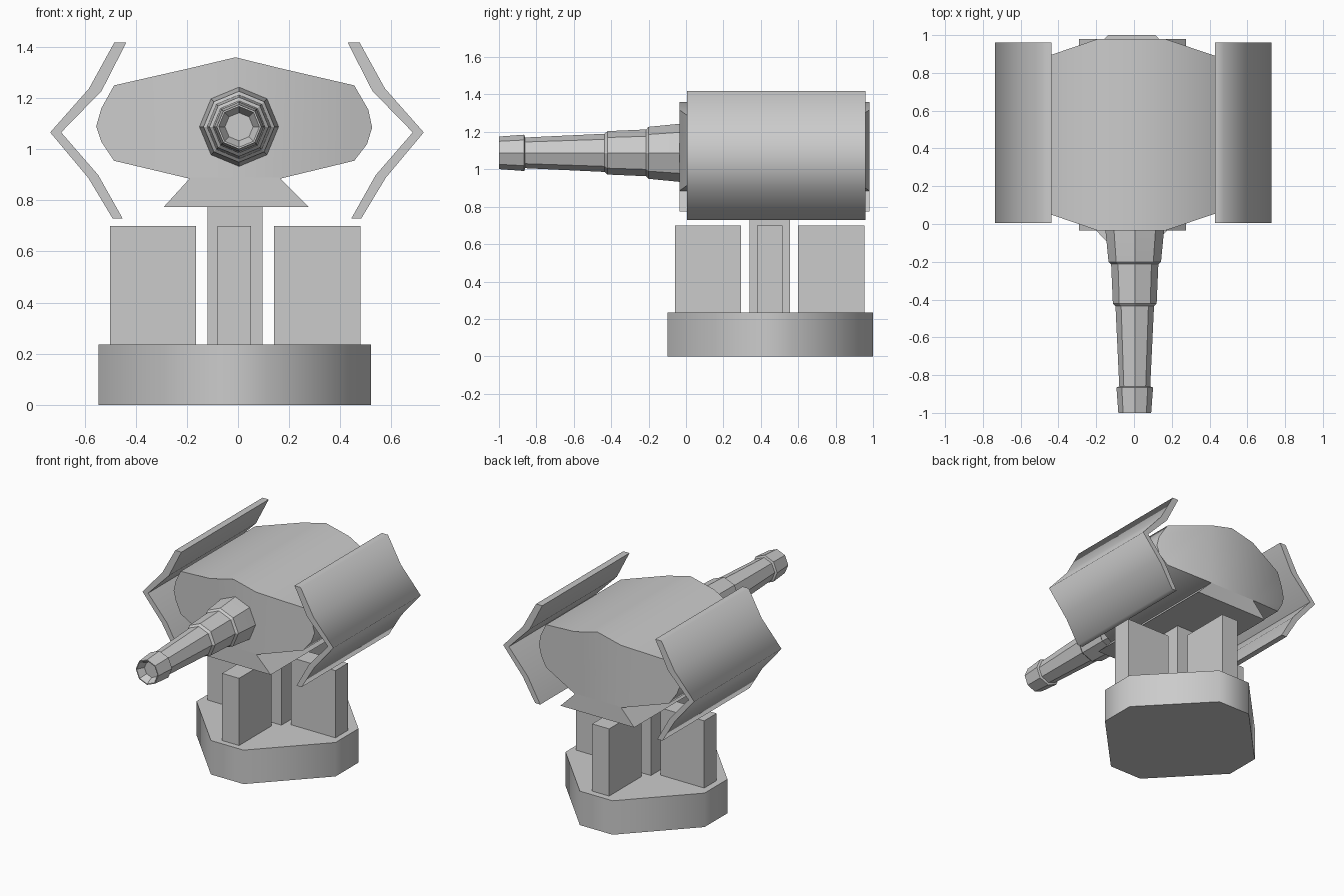
import bpy, bmesh
from math import radians, sin, cos, pi

if "Cube" in bpy.data.objects:
    bpy.data.objects.remove(bpy.data.objects["Cube"])


def finish(name, bm, angle=30):
    bmesh.ops.recalc_face_normals(bm, faces=bm.faces)
    mesh = bpy.data.meshes.new(name)
    bm.to_mesh(mesh)
    bm.free()
    ob = bpy.data.objects.new(name, mesh)
    bpy.context.collection.objects.link(ob)
    bpy.ops.object.select_all(action='DESELECT')
    ob.select_set(True)
    bpy.context.view_layer.objects.active = ob
    bpy.ops.object.shade_smooth_by_angle(angle=radians(angle))
    return ob


def loft(name, rings, caps, angle=30):
    """Join rings of equal length; caps lists index polygons for both ends."""
    bm = bmesh.new()
    vs = [[bm.verts.new(p) for p in ring] for ring in rings]
    n = len(rings[0])
    for a, b in zip(vs, vs[1:]):
        for i in range(n):
            j = (i + 1) % n
            bm.faces.new((a[i], a[j], b[j], b[i]))
    for end in (vs[0], vs[-1]):
        for cap in caps:
            bm.faces.new([end[i] for i in cap])
    return finish(name, bm, angle)


def prism_y(name, prof, y0, y1, caps=None, angle=30):
    rings = [[(x, y, z) for x, z in prof] for y in (y0, y1)]
    return loft(name, rings, caps or [range(len(prof))], angle)


def box(name, x0, x1, y0, y1, z0, z1):
    return prism_y(name, [(x0, z0), (x1, z0), (x1, z1), (x0, z1)], y0, y1)


# base: diamond with cut-off corners
CX, CY, HX, HY, S = -0.0125, 0.45, 0.5325, 0.55, 0.125
plan = [(S, -HY), (HX, -S), (HX, S), (S, HY), (-S, HY), (-HX, S), (-HX, -S), (-S, -HY)]
loft("base", [[(CX + x, CY + y, z) for x, y in plan] for z in (0, 0.235)], [range(8)], 60)

# central post and four support blocks in a cross
box("post", -0.12, 0.095, 0.34, 0.555, 0.22, 0.78)
box("left_block", -0.5, -0.165, 0.38, 0.515, 0.22, 0.7)
box("right_block", 0.14, 0.48, 0.38, 0.515, 0.22, 0.7)
box("front_block", -0.08, 0.05, -0.06, 0.295, 0.22, 0.7)
box("back_block", -0.08, 0.05, 0.6, 0.955, 0.22, 0.7)

# dovetail bracket under the body
prism_y("bracket", [(-0.29, 0.775), (0.275, 0.775), (0.16, 0.89), (-0.185, 0.89)], -0.035, 0.98)

# body: ends taper back toward the sides
prof = [(-0.01, 1.36), (-0.19, 1.317), (-0.485, 1.25), (-0.535, 1.16), (-0.555, 1.09),
        (-0.535, 1.03), (-0.485, 0.955), (-0.19, 0.885), (0.165, 0.885), (0.455, 0.955),
        (0.505, 1.02), (0.525, 1.085), (0.51, 1.155), (0.455, 1.25), (0.165, 1.317)]


def taper(x):
    return max(0, abs(x + 0.0125) - 0.1775) * 0.34


loft("body", [[(x, -0.035 + taper(x), z) for x, z in prof],
              [(x, 0.98 - taper(x), z) for x, z in prof]],
     [(14, 0, 1, 7, 8), range(1, 8), range(8, 15)], 50)

# barrel: stepped eight-sided tube with a shallow bore
steps = [(0.05, 0.157), (-0.035, 0.155), (-0.2, 0.139), (-0.213, 0.125), (-0.42, 0.116),
         (-0.435, 0.102), (-0.86, 0.082), (-0.865, 0.097), (-1.0, 0.087), (-1.0, 0.08),
         (-0.95, 0.055)]
loft("barrel", [[(0.004 + r * cos(i * pi / 4), y, 1.088 + r * sin(i * pi / 4))
                 for i in range(8)] for y, r in steps], [range(8)], 30)

# folded side plates, mirrored about the body centre
plate = [(0.48, 1.418), (0.579, 1.238), (0.731, 1.066), (0.582, 0.888), (0.487, 0.73),
         (0.448, 0.73), (0.543, 0.899), (0.688, 1.066), (0.53, 1.228), (0.433, 1.418)]
for name, side in (("left_plate", -1), ("right_plate", 1)):
    caps = [(i, i + 1, 8 - i, 9 - i) for i in range(4)]
    prism_y(name, [(-0.004 + side * x, z) for x, z in plate], 0.005, 0.96, caps, 85)
